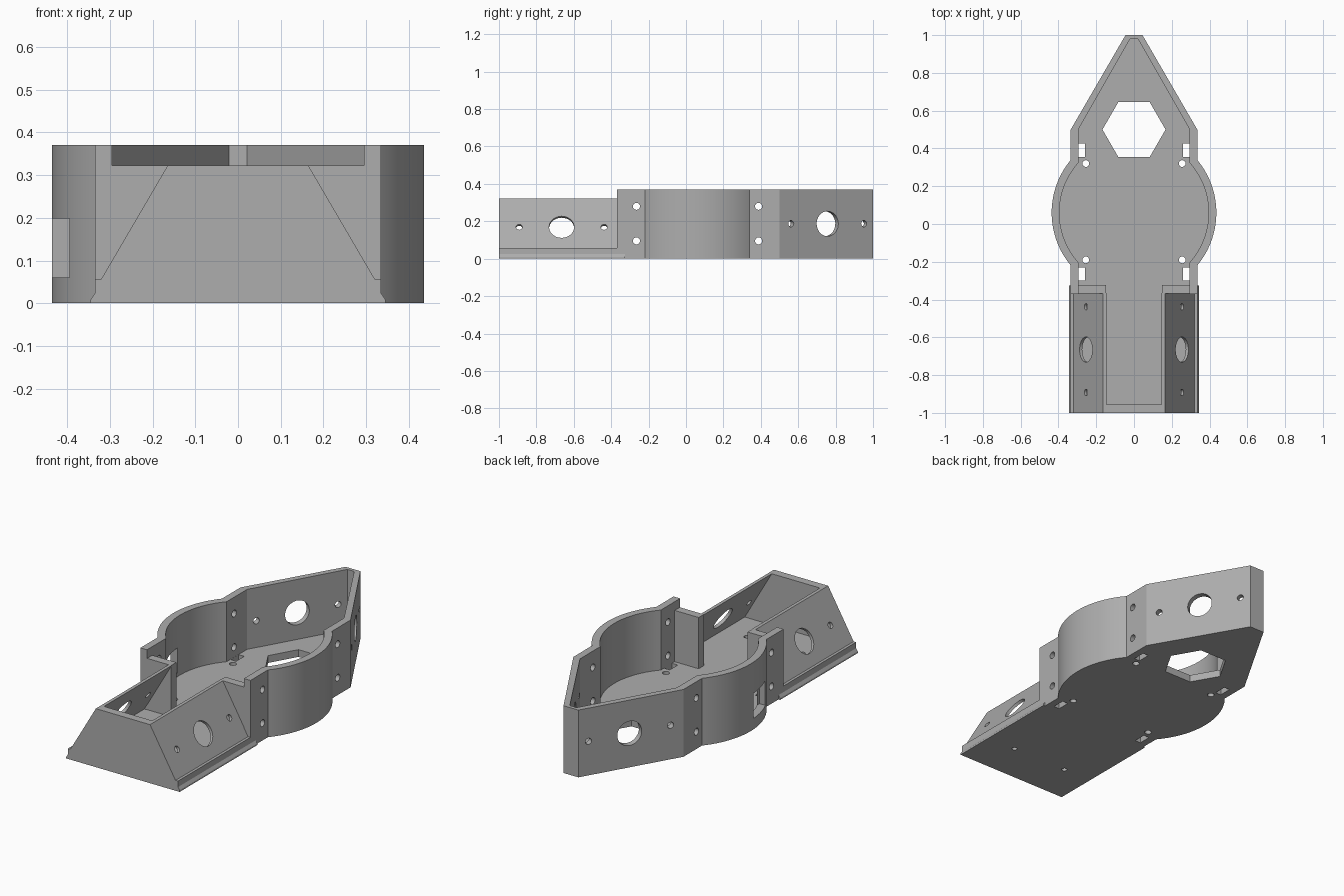
import bpy, bmesh, math
from mathutils import Vector, Matrix

if "Cube" in bpy.data.objects:
    bpy.data.objects.remove(bpy.data.objects["Cube"])

grey = bpy.data.materials.new("plain grey")
grey.diffuse_color = (0.42, 0.42, 0.42, 1)
grey.use_nodes = True
grey.node_tree.nodes["Principled BSDF"].inputs["Base Color"].default_value = grey.diffuse_color


def prism(name, pts, lo, hi, axis="Z"):
    """Extrude a closed profile: (x, y) along Z, or (x, z) along Y."""
    bm = bmesh.new()
    place = (lambda a, b, h: (a, b, h)) if axis == "Z" else (lambda a, b, h: (a, h, b))
    face = bm.faces.new([bm.verts.new(place(a, b, lo)) for a, b in pts])
    ext = bmesh.ops.extrude_face_region(bm, geom=[face])
    move = (0, 0, hi - lo) if axis == "Z" else (0, hi - lo, 0)
    bmesh.ops.translate(bm, vec=move, verts=[v for v in ext["geom"] if isinstance(v, bmesh.types.BMVert)])
    bmesh.ops.recalc_face_normals(bm, faces=bm.faces)
    return finish(name, bm)


def finish(name, bm):
    me = bpy.data.meshes.new(name)
    bm.to_mesh(me)
    bm.free()
    me.materials.append(grey)
    ob = bpy.data.objects.new(name, me)
    bpy.context.collection.objects.link(ob)
    return ob


def box(name, x0, x1, y0, y1, z0, z1):
    return prism(name, [(x0, y0), (x1, y0), (x1, y1), (x0, y1)], z0, z1)


def drill(center, direction, radius, length=0.16, sides=32):
    """Cylindrical cutter centred on a point."""
    bm = bmesh.new()
    rot = Vector((0, 0, 1)).rotation_difference(Vector(direction)).to_matrix().to_4x4()
    bmesh.ops.create_cone(bm, cap_ends=True, segments=sides, radius1=radius, radius2=radius,
                          depth=length, matrix=Matrix.Translation(center) @ rot)
    return finish("hole_cutter", bm)


def cut(ob, cutters):
    """Subtract the cutters, bake the result and remove the cutters."""
    for c in cutters:
        c.hide_render = True
        m = ob.modifiers.new("cut", "BOOLEAN")
        m.operation, m.solver, m.object = "DIFFERENCE", "EXACT", c
    bpy.context.view_layer.update()
    dg = bpy.context.evaluated_depsgraph_get()
    baked = bpy.data.meshes.new_from_object(ob.evaluated_get(dg))
    ob.modifiers.clear()
    ob.data = baked
    for c in cutters:
        bpy.data.objects.remove(c)


def mirrored(right):
    """Close a right-hand half outline with its mirror image."""
    return right + [(-x, y) for x, y in reversed(right)]


def half_outline(front_y, x, radius, shoulder_y, tip):
    """Straight neck, round drum bulge, straight neck, then pointed nose."""
    a = math.acos(x / radius)
    arc = [(radius * math.cos(-a + 2 * a * i / 40), 0.06 + radius * math.sin(-a + 2 * a * i / 40))
           for i in range(41)]
    return [(x, front_y)] + arc + [(x, shoulder_y), tip]


FLOOR, TOP, RAMP_TOP = 0.04, 0.37, 0.322
sides = (-1, 1)

# Main tray: floor and wall around the drum and nose
tray = prism("main_tray", mirrored(half_outline(-0.37, 0.335, 0.436, 0.5, (0.045, 1.0))), 0, TOP)
cutters = [prism("room_cutter", mirrored(half_outline(-0.5, 0.295, 0.395, 0.5, (0.021, 0.98))), FLOOR, 0.6)]

# Hexagonal floor opening and side port
hexagon = [(0.167 * math.cos(math.pi * i / 3), 0.5 + 0.167 * math.sin(math.pi * i / 3)) for i in range(6)]
cutters += [prism("hex_cutter", hexagon, -0.1, 0.2),
            box("port_cutter", -0.5, -0.36, -0.125, 0.035, 0.06, 0.198)]

nose = Vector((0.865, 0.502, 0)).normalized()
for s in sides:
    # Floor slots and floor screw holes
    for y0, hole_y in ((0.355, 0.32), (-0.3, -0.19)):
        cutters += [box("slot_cutter", *sorted((s * 0.26, s * 0.2945)), y0, y0 + 0.07, -0.1, 0.1),
                    drill((s * 0.255, hole_y, 0), (0, 0, 1), 0.018, sides=16)]
    # Neck wall screw holes
    for y in (0.388, -0.265):
        for z in (0.095, 0.28):
            cutters.append(drill((s * 0.315, y, z), (1, 0, 0), 0.019, sides=16))
    # Nose wall openings
    for y, r in ((0.75, 0.067), (0.555, 0.017), (0.945, 0.017)):
        x = 0.045 + (1.0 - y) * 0.58 - 0.015
        cutters.append(drill((s * x, y, 0.187), (s * nose.x, nose.y, 0), r, 0.08))
cut(tray, cutters)

# Hollow front ramp with sloping sides
ramp = prism("front_ramp", mirrored([(0.335, 0), (0.335, 0.057), (0.32, 0.057), (0.165, RAMP_TOP)]),
             -1, -0.365, "Y")
cutters = [prism("ramp_cutter", mirrored([(0.311, FLOOR), (0.101, 0.40)]), -0.955, -0.2, "Y")]
for s in sides:
    for y, r in ((-0.665, 0.067), (-0.892, 0.017), (-0.438, 0.017)):
        cutters.append(drill((s * 0.247, y, 0.165), (s * 0.865, 0, 0.505), r, 0.1))
    cutters.append(drill((s * 0.17, -0.77, 0), (0, 0, 1), 0.014, sides=16))
cut(ramp, cutters)

for s, side in zip(sides, ("left", "right")):
    # Bulkhead closing the end of each ramp side
    box(side + "_bulkhead", *sorted((s * 0.149, s * 0.32)), -0.368, -0.323, 0.01, RAMP_TOP)
    # Bottom guide rail
    prism(side + "_rail", [(s * x, z) for x, z in
          ((0.325, 0), (0.345, 0), (0.345, 0.009), (0.335, 0.024), (0.325, 0.024))], -1, -0.325, "Y")

# Smooth the curved walls, keep hard edges
for ob in list(bpy.context.collection.objects):
    bpy.ops.object.select_all(action="DESELECT")
    ob.select_set(True)
    bpy.context.view_layer.objects.active = ob
    bpy.ops.object.shade_smooth_by_angle(angle=math.radians(25))
